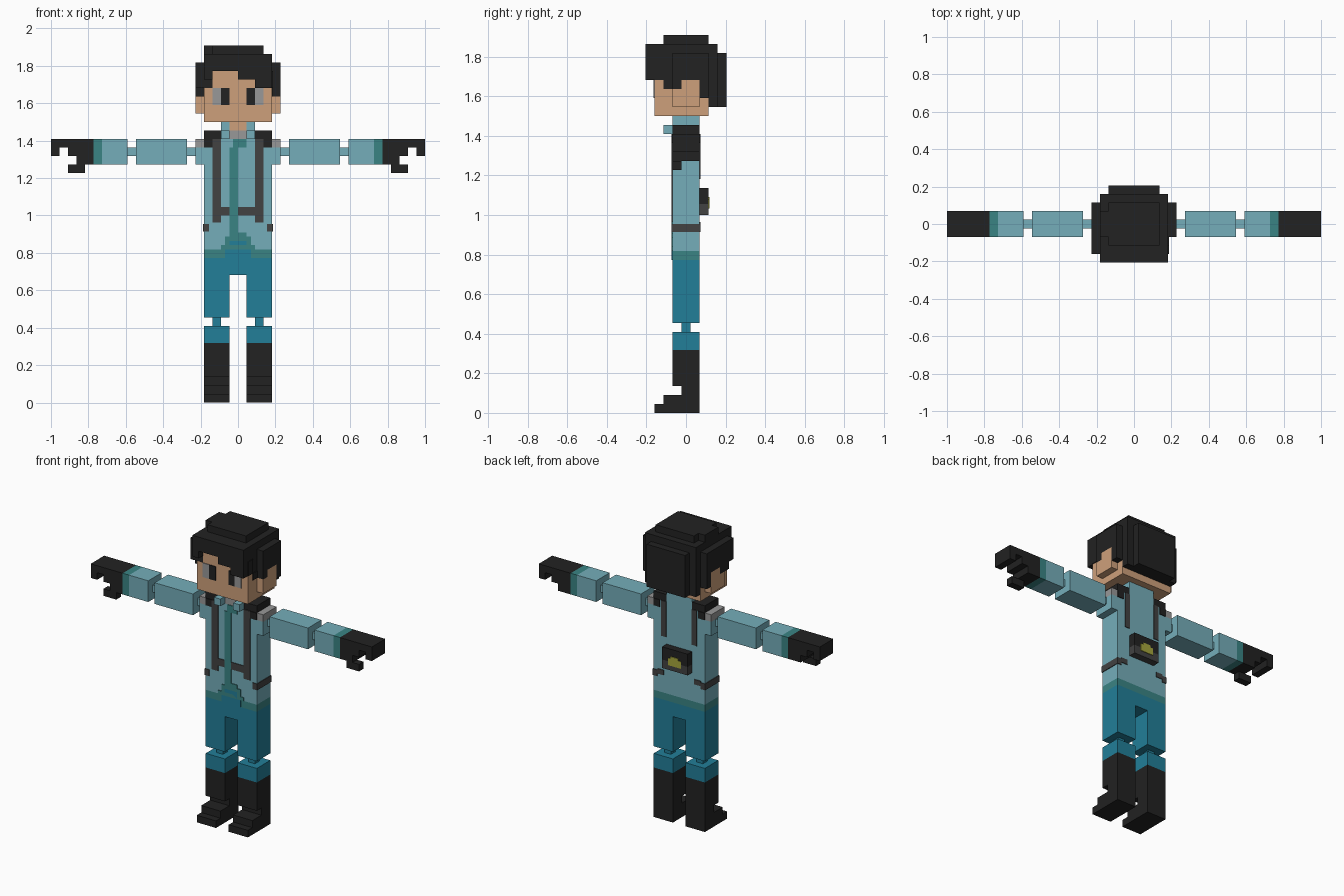
import bpy
import bmesh
from mathutils import Vector

cube = bpy.data.objects.get("Cube")
if cube:
    bpy.data.objects.remove(cube)

UNIT = 1 / 22      # edge of one block
HALF = 1.5         # half depth of body and limbs
SKIM = HALF + 0.1  # outer face of painted plates


def make_material(name, rgb):
    linear = [((c / 255 + 0.055) / 1.055) ** 2.4 for c in rgb] + [1]
    mat = bpy.data.materials.new(name)
    mat.use_nodes = True
    mat.diffuse_color = linear
    shader = mat.node_tree.nodes["Principled BSDF"]
    shader.inputs["Base Color"].default_value = linear
    shader.inputs["Roughness"].default_value = 0.9
    return mat


skin = make_material("skin", (206, 160, 123))
light_teal = make_material("light teal", (117, 174, 186))
dark_teal = make_material("dark teal", (58, 132, 132))
blue = make_material("trouser blue", (34, 126, 152))
black = make_material("black", (34, 34, 34))
charcoal = make_material("charcoal", (66, 66, 66))
grey = make_material("grey", (152, 152, 152))
olive = make_material("olive yellow", (165, 165, 60))


def part(name, mat, *boxes, side=1):
    """One object from boxes given as (x range, y range, z range) in blocks."""
    bm = bmesh.new()
    for ranges in boxes:
        low = Vector([min(r) for r in ranges])
        high = Vector([max(r) for r in ranges])
        middle, size = (low + high) / 2, high - low
        middle.x *= side
        cube_verts = bmesh.ops.create_cube(bm, size=1)["verts"]
        for v in cube_verts:
            v.co = Vector([(c * s + m) * UNIT for c, s, m in zip(v.co, size, middle)])
    mesh = bpy.data.meshes.new(name)
    bm.to_mesh(mesh)
    bm.free()
    mesh.materials.append(mat)
    obj = bpy.data.objects.new(name, mesh)
    bpy.context.collection.objects.link(obj)


def pair(name, mat, *boxes):
    part("left_" + name, mat, *boxes, side=1)
    part("right_" + name, mat, *boxes, side=-1)


deep = (-HALF, HALF)
thin = (-0.5, 0.5)
front = (-SKIM, -HALF)
back = (HALF, SKIM)

# Boots, shins, knees and thighs
pair("boot", black,
     ((1, 4), deep, (3, 7)),
     ((1, 4), (-0.5, HALF), (2, 3)),
     ((1, 4), (-2.5, HALF), (1, 2)),
     ((1, 4), (-3.5, HALF), (0, 1)))
pair("shin", blue, ((1, 4), deep, (7, 9)))
pair("knee", blue, ((2, 3), thin, (9, 10)))
pair("thigh", blue, ((1, 4), deep, (10, 15)))
part("pelvis", blue, ((-4, 4), deep, (15, 17)))

# Jacket with its hem, zip and trouser point
part("jacket", light_teal, ((-4, 4), deep, (18, 31)))
part("jacket_hem", dark_teal, ((-4, 4), deep, (17, 18)))
part("hem_rise", dark_teal,
     ((-2, 2), front, (18, 18.5)),
     ((-1.5, -1), front, (18, 19.5)),
     ((1, 1.5), front, (18, 19.5)),
     ((-1, 1), front, (19, 20)))
part("trouser_point", blue,
     ((-1.5, 1.5), front, (17, 18)),
     ((-1, 1), front, (18, 19)))
part("zip_stripe", dark_teal,
     ((-1, 0), front, (20, 30)),
     ((-0.6, 1), front, (30, 31)))

# Harness straps and belt ends
pair("chest_strap", charcoal, ((2, 3), front, (21.2, 31)))
part("chest_bar", charcoal, ((-2, 2), front, (22, 23)))
pair("back_strap", charcoal, ((2, 2.8), back, (26, 31)))
pair("belt_end", charcoal,
     ((3.4, 4.1), (-SKIM, SKIM), (20.1, 21)),
     ((2.4, 3.4), back, (20.5, 21.2)))

# Pouch on the back
part("pouch", black, ((-2, 2), (HALF, 2.5), (23.2, 25)))
part("pouch_base", charcoal, ((-2, 2), (HALF, 2.5), (22, 23.2)))
part("pouch_badge", olive,
     ((-1, 1), (2.5, 2.6), (22.7, 23.7)),
     ((-0.6, 0.6), (2.5, 2.6), (23.7, 24)))

# Shoulder yoke, collar and neck
pair("yoke", black,
     ((2, 4), deep, (31, 32)),
     ((3, 4), front, (30, 31)),
     ((3, 4), back, (30, 31)))
part("collar", light_teal,
     ((-2, -1), deep, (31, 33)),
     ((1, 2), deep, (31, 33)),
     ((-1, 1), (0.5, HALF), (31, 33)))
pair("collar_flap", light_teal, ((1, 2), (-2.5, -HALF), (31, 32)))
part("shirt", grey, ((-1, 1), (-HALF, 0.5), (31, 32)))
part("neck", skin, ((-1, 1), (-HALF, 0.5), (32, 33)))

# Arms
pair("shoulder", light_teal, ((4, 5), deep, (28, 30)))
pair("shoulder_pad", grey, ((4, 5), deep, (30, 31)))
pair("shoulder_joint", light_teal, ((5, 6), thin, (29, 30)))
pair("upper_arm", light_teal, ((6, 12), deep, (28, 31)))
pair("elbow", light_teal, ((12, 13), thin, (29, 30)))
pair("forearm", light_teal, ((13, 16), deep, (28, 31)))
pair("cuff", dark_teal, ((16, 17), deep, (28, 31)))
pair("glove", black,
     ((17, 19), deep, (28, 31)),
     ((19, 20), deep, (29, 31)),
     ((20, 21), deep, (30, 31)),
     ((21, 22), deep, (29, 31)))
pair("thumb", black, ((18, 20), (-HALF, -0.5), (27, 28)))

# Head, forehead and ears
part("head", skin,
     ((-4, 4), (-3.5, 2.5), (33, 37)),
     ((-3, 4), (-3.5, -2.5), (37, 39)))
pair("ear", skin, ((4, 5), (-0.5, HALF), (34, 37)))
pair("cheek", skin, ((4, 5), (-HALF, -0.5), (34, 36)))

# Eyes
pair("eye_white", grey, ((2, 3), (-3.6, -3.5), (35, 37)))
pair("pupil", black, ((1, 2), (-3.6, -3.5), (35, 37)))

# Hair cap, crown and back
part("hair_cap", black,
     ((-4, 4), (-2.5, 3.5), (37, 41)),
     ((-4, 4), (-3.5, -2.5), (39, 41)),
     ((-4, -3), (-3.5, -2.5), (37, 39)))
part("hair_crown", black,
     ((-3, 3), (-2.5, 2.5), (41, 42)),
     ((-4, -3), (-HALF, HALF), (41, 42)))
part("hair_back", black,
     ((-4, 4), (2.5, 3.5), (34, 37)),
     ((-3, 3), (3.5, 4.5), (34, 40)))

# Fringe stepping down towards the left temple
part("fringe", black,
     ((-4, 4), (-4.5, -3.5), (39, 41)),
     ((-4, -3), (-4.5, -3.5), (38, 39)),
     ((0, 4), (-4.5, -3.5), (38, 39)),
     ((2, 4), (-4.5, -3.5), (37, 38)),
     ((4, 4.1), (-3.5, -2.5), (37, 39)))

# Side locks around the ears
pair("side_hair", black,
     ((4, 5), (-HALF, 2.5), (37, 40)),
     ((4, 5), (-HALF, -0.5), (36, 37)),
     ((4, 5), (HALF, 2.5), (35, 37)),
     ((4, 4.1), (-2.5, -HALF), (36, 37)))
part("right_temple_lock", black,
     ((-5, -4), (-3.5, -HALF), (37, 40)),
     ((-5, -4), (-2.5, -HALF), (36, 37)))
